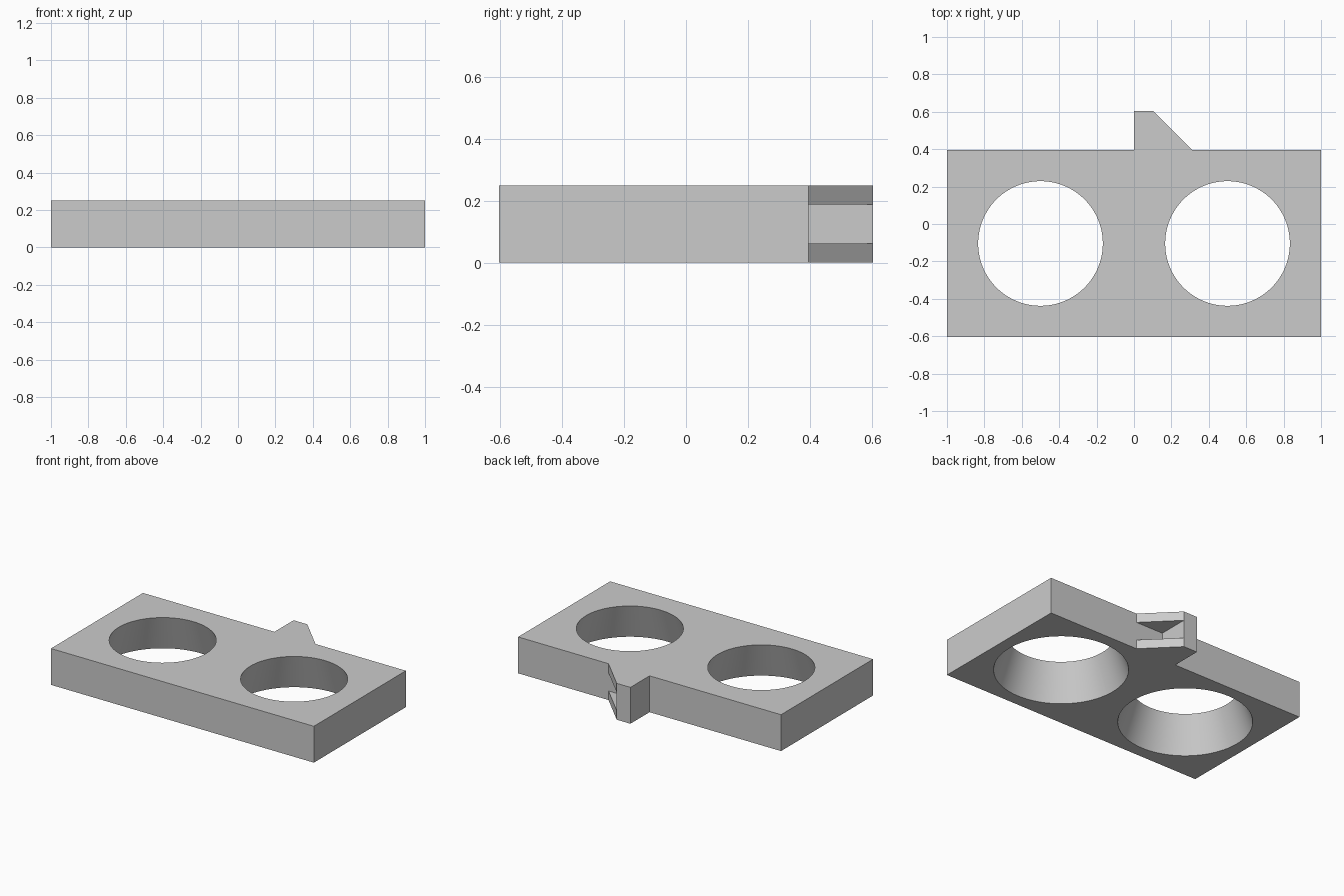
import bpy
import bmesh
from mathutils import Matrix

cube = bpy.data.objects.get("Cube")
if cube:
    bpy.data.objects.remove(cube, do_unlink=True)

U = 1 / 12                 # design unit
H = 3 * U                  # plate thickness
BACK, FRONT = 4.75 * U, -7.25 * U
TIP = 7.25 * U             # rear end of the tab
HOLE_Y = -1.25 * U

grey = bpy.data.materials.new("grey")
grey.use_nodes = True
grey.diffuse_color = (0.6, 0.6, 0.6, 1)
grey.node_tree.nodes["Principled BSDF"].inputs["Base Color"].default_value = (0.6, 0.6, 0.6, 1)


def make_object(name, bm):
    bmesh.ops.recalc_face_normals(bm, faces=bm.faces)
    mesh = bpy.data.meshes.new(name)
    bm.to_mesh(mesh)
    bm.free()
    mesh.materials.append(grey)
    obj = bpy.data.objects.new(name, mesh)
    bpy.context.collection.objects.link(obj)
    return obj


def prism(name, outline, z0, z1):
    bm = bmesh.new()
    face = bm.faces.new([bm.verts.new((x, y, z0)) for x, y in outline])
    top = bmesh.ops.extrude_face_region(bm, geom=[face])["geom"]
    verts = [v for v in top if isinstance(v, bmesh.types.BMVert)]
    bmesh.ops.translate(bm, verts=verts, vec=(0, 0, z1 - z0))
    return make_object(name, bm)


# Plate with the hooked tab on its rear edge
plate = prism("plate_with_tab", [
    (-1, FRONT), (1, FRONT), (1, BACK), (3.75 * U, BACK),
    (1.25 * U, TIP), (0, TIP), (0, BACK), (-1, BACK)], 0, H)

# Slot splitting the sloped side of the tab into two prongs
x0, x1 = 1.25 * U, 5 * U
cutters = [prism("slot_cutter", [(x0, BACK), (x1, BACK), (x1, 9 * U), (x0, 9 * U)],
                 H / 4, H * 3 / 4)]

# Two round holes that widen towards the underside
extra = 0.06
for side in (-1, 1):
    bm = bmesh.new()
    bmesh.ops.create_cone(bm, cap_ends=True, segments=96,
                          radius1=5 * U + extra / 3, radius2=4 * U - extra / 3,
                          depth=H + 2 * extra,
                          matrix=Matrix.Translation((side / 2, HOLE_Y, H / 2)))
    cutters.append(make_object("hole_cutter", bm))

for cutter in cutters:
    cutter.hide_render = True
    mod = plate.modifiers.new("cut", "BOOLEAN")
    mod.operation = "DIFFERENCE"
    mod.solver = "EXACT"
    mod.object = cutter

# Bake the cuts and remove the cutters
bpy.context.view_layer.update()
depsgraph = bpy.context.evaluated_depsgraph_get()
result = bpy.data.meshes.new_from_object(plate.evaluated_get(depsgraph))
plate.modifiers.clear()
plate.data = result
for cutter in cutters:
    bpy.data.objects.remove(cutter, do_unlink=True)

# Smooth hole walls, sharp rims and corners
bpy.ops.object.select_all(action="DESELECT")
plate.select_set(True)
bpy.context.view_layer.objects.active = plate
bpy.ops.object.shade_smooth_by_angle(angle=0.5)
